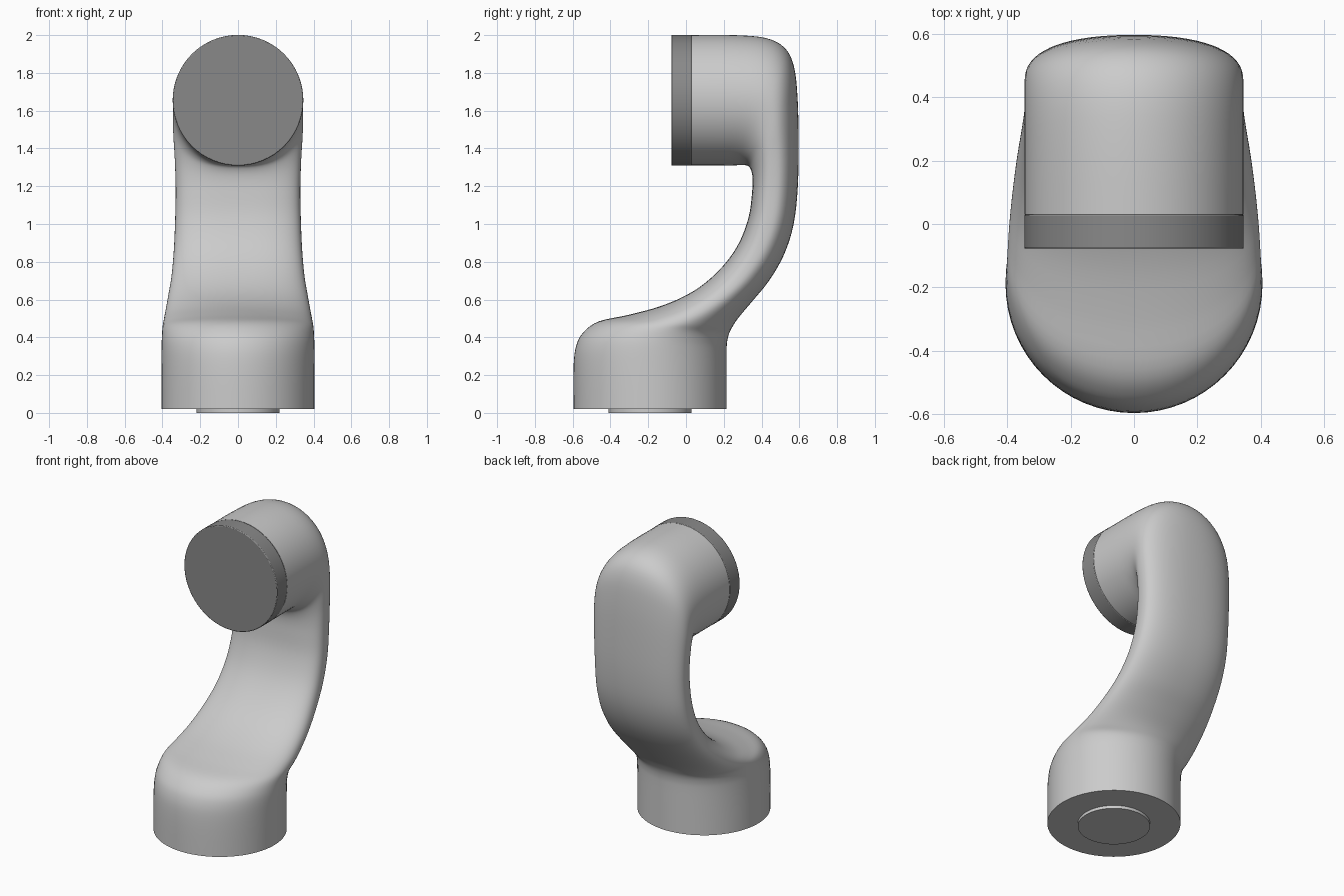
import bpy, bmesh, math
from mathutils import Vector

if "Cube" in bpy.data.objects:
    bpy.data.objects.remove(bpy.data.objects["Cube"])

SIDES, STEPS = 64, 4


def finish(obj, angle=40):
    bpy.ops.object.select_all(action='DESELECT')
    obj.select_set(True)
    bpy.context.view_layer.objects.active = obj
    bpy.ops.object.shade_smooth_by_angle(angle=math.radians(angle))


def spline(a, b, c, d, t):
    # Catmull-Rom interpolation between section values b and c
    return [0.5 * (2*q + (r-p)*t + (2*p-5*q+4*r-s)*t*t + (3*q-p-3*r+s)*t**3)
            for p, q, r, s in zip(a, b, c, d)]


def power(v, p):
    return math.copysign(abs(v) ** (2 / p), v)


def disc(name, radius, depth, loc, rot=(0, 0, 0), bevel=0.0):
    bpy.ops.mesh.primitive_cylinder_add(vertices=SIDES, radius=radius, depth=depth,
                                        location=loc, rotation=rot)
    obj = bpy.context.object
    obj.name = name
    if bevel:
        mod = obj.modifiers.new("edge", 'BEVEL')
        mod.width, mod.segments = bevel, 2
    finish(obj)
    return obj


# Arm sections: inner y, inner z, outer y, outer z, half width, inner flatness
keys = [
    (-.595, .02, .215, .02, .405, 2),
    (-.595, .25, .215, .20, .405, 2),
    (-.58, .36, .215, .32, .405, 2),
    (-.54, .43, .217, .37, .403, 2),
    (-.46, .485, .225, .41, .40, 2),
    (-.30, .52, .24, .445, .395, 2.1),
    (-.12, .57, .275, .50, .385, 2.2),
    (.04, .645, .35, .59, .37, 2.4),
    (.17, .75, .44, .70, .352, 2.6),
    (.27, .88, .52, .84, .34, 2.8),
    (.33, 1.03, .57, 1.0, .333, 3),
    (.35, 1.17, .592, 1.2, .33, 3),
    (.352, 1.25, .596, 1.45, .335, 2.8),
    (.34, 1.295, .59, 1.68, .343, 2.5),
    (.32, 1.31, .57, 1.84, .345, 2.3),
    (.29, 1.312, .52, 1.935, .345, 2.1),
    (.25, 1.31, .42, 1.985, .345, 2),
    (.18, 1.31, .25, 2.0, .345, 2),
    (.03, 1.31, .03, 2.0, .345, 2),
]
sections = []
for i in range(len(keys) - 1):
    quad = [keys[max(0, min(len(keys) - 1, i + k))] for k in (-1, 0, 1, 2)]
    sections += [spline(*quad, s / STEPS) for s in range(STEPS)]
sections.append(keys[-1])

# Arm body: base, curved neck and head lofted as one skin
bm = bmesh.new()
rings = []
for iy, iz, oy, oz, w, p_in in sections:
    inner, outer = Vector((0, iy, iz)), Vector((0, oy, oz))
    ring = []
    for k in range(SIDES):
        a = 2 * math.pi * k / SIDES
        p = p_in if math.sin(a) < 0 else 2 + 0.3 * (p_in - 2)
        co = (inner + outer) / 2 + (outer - inner) / 2 * power(math.sin(a), p)
        co.x = w * power(math.cos(a), p)
        ring.append(bm.verts.new(co))
    rings.append(ring)
for r0, r1 in zip(rings, rings[1:]):
    for k in range(SIDES):
        n = (k + 1) % SIDES
        bm.faces.new((r0[k], r0[n], r1[n], r1[k]))
bm.faces.new(rings[0])
bm.faces.new(rings[-1])
bmesh.ops.recalc_face_normals(bm, faces=bm.faces)
mesh = bpy.data.meshes.new("arm_body")
bm.to_mesh(mesh)
bm.free()
body = bpy.data.objects.new("arm_body", mesh)
bpy.context.collection.objects.link(body)
finish(body)

# Dark end cap on the head
cap = disc("head_cap", 0.346, 0.108, (0, -0.024, 1.655), (math.pi / 2, 0, 0), 0.005)
dark = bpy.data.materials.new("dark_grey")
dark.diffuse_color = (0.25, 0.25, 0.25, 1)
dark.use_nodes = True
dark.node_tree.nodes["Principled BSDF"].inputs["Base Color"].default_value = dark.diffuse_color
cap.data.materials.append(dark)

# Mounting disc under the base
disc("mounting_disc", 0.22, 0.03, (0, -0.19, 0.015))
